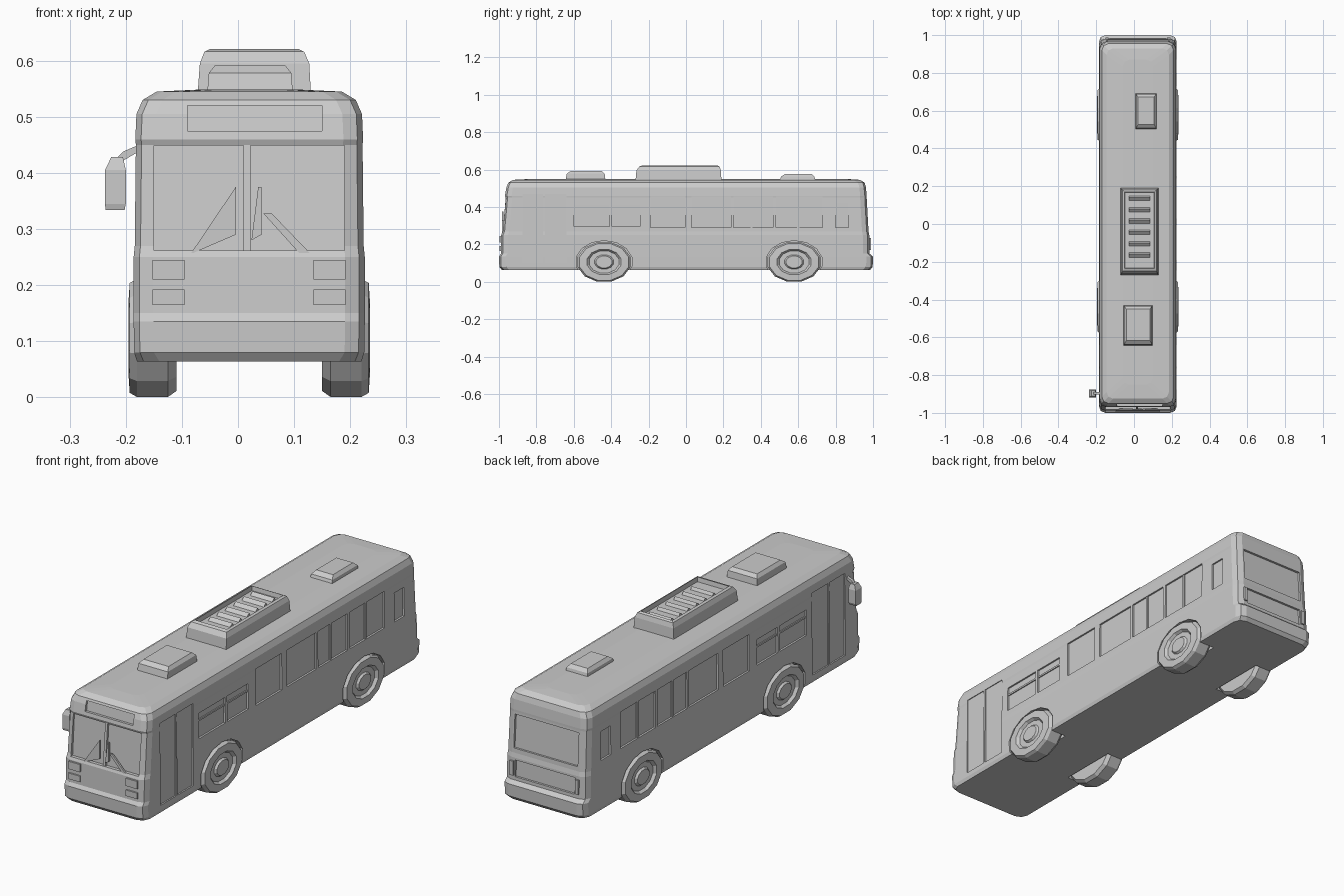
import bpy, bmesh, math

if "Cube" in bpy.data.objects:
    bpy.data.objects.remove(bpy.data.objects["Cube"])

CX = 0.02                      # centre line of the bus
WHEELS = (-0.438, 0.578)       # axle positions

paint = bpy.data.materials.new("plain grey")
paint.diffuse_color = (0.6, 0.6, 0.6, 1)
paint.use_nodes = True
paint.node_tree.nodes["Principled BSDF"].inputs["Base Color"].default_value = paint.diffuse_color


def finish(name, bm):
    bmesh.ops.recalc_face_normals(bm, faces=bm.faces)
    me = bpy.data.meshes.new(name)
    bm.to_mesh(me)
    bm.free()
    me.materials.append(paint)
    ob = bpy.data.objects.new(name, me)
    bpy.context.collection.objects.link(ob)
    return ob


def loft(bm, rings, cap=True):
    loops = [[bm.verts.new(p) for p in r] for r in rings]
    for a, b in zip(loops, loops[1:]):
        for i in range(len(a)):
            j = (i + 1) % len(a)
            bm.faces.new((a[i], a[j], b[j], b[i]))
    if cap:
        bm.faces.new(loops[0])
        return bm.faces.new(loops[-1])


def rect(x0, x1, y0, y1, z):
    return [(x0, y0, z), (x1, y0, z), (x1, y1, z), (x0, y1, z)]


def box(bm, x0, x1, y0, y1, z0, z1):
    loft(bm, [rect(x0, x1, y0, y1, z0), rect(x0, x1, y0, y1, z1)])


def prism_x(bm, pts, x0, x1):
    loft(bm, [[(x, y, z) for y, z in pts] for x in (x0, x1)])


def plate_y(bm, pts, y0, y1):
    loft(bm, [[(x, y, z) for x, z in pts] for y in (y0, y1)])


def oval(y, z, ry, rz, x, n):
    return [(x, y + ry * math.cos(2 * math.pi * (i + .5) / n),
             z + rz * math.sin(2 * math.pi * (i + .5) / n)) for i in range(n)]


def body_ring(z, w, yf, yb, c):
    pts = []
    for sx, sy, start in ((1, 1, 0), (-1, 1, 90), (-1, -1, 180), (1, -1, 270)):
        ox, oy = CX + sx * (w - c), (yb - c if sy > 0 else yf + c)
        for k in range(3):
            t = math.radians(start + 45 * k)
            pts.append((ox + c * math.cos(t), oy + c * math.sin(t), z))
    return pts


# body shell lofted from floor to roof
bm = bmesh.new()
loft(bm, [body_ring(*s) for s in (
    (.064, .200, -.985, .985, .040), (.080, .205, -.998, .998, .035),
    (.135, .206, -1.0, 1.0, .035), (.150, .206, -.990, .982, .035),
    (.250, .206, -.988, .980, .035), (.270, .204, -.980, .976, .035),
    (.450, .202, -.964, .966, .035), (.460, .203, -.968, .966, .035),
    (.505, .201, -.960, .962, .035), (.530, .190, -.950, .955, .035),
    (.545, .165, -.925, .930, .035), (.549, .080, -.850, .870, .035))])
body = finish("bus_body", bm)

# cutters: wheel arches, side windows, doors, windscreen, sign, rear panels
bm = bmesh.new()
WINDOWS = ((-.60, -.41, .295, .41), (-.395, -.245, .295, .41), (-.19, -.005, .29, .455),
           (.03, .24, .29, .455), (.255, .465, .29, .455), (.48, .73, .29, .455),
           (.80, .87, .29, .42))
DOORS = ((-.875, -.765, .10, .47), (-.755, -.64, .10, .47))
for s in (-1, 1):
    for y in WHEELS:
        loft(bm, [oval(y, .107, .152, .113, CX + s * d, 14) for d in (.122, .25)])
    for group, depth in ((WINDOWS, .195), (DOORS, .199)):
        for y0, y1, z0, z1 in group:
            a, b = sorted((CX + s * depth, CX + s * .25))
            box(bm, a, b, y0, y1, z0, z1)
prism_x(bm, [(-.968, .262), (-.955, .449), (-1.1, .449), (-1.1, .262)], -.150, .190)
prism_x(bm, [(-.954, .475), (-.947, .520), (-1.1, .520), (-1.1, .475)], -.09, .15)
prism_x(bm, [(.966, .29), (.956, .44), (1.1, .44), (1.1, .29)], -.14, .18)
prism_x(bm, [(.972, .165), (.970, .240), (1.1, .240), (1.1, .165)], -.13, .17)
cutter = finish("cutter", bm)
cutter.hide_render = True
mod = body.modifiers.new("cut", 'BOOLEAN')
mod.operation, mod.object, mod.solver = 'DIFFERENCE', cutter, 'EXACT'
cut = bpy.data.meshes.new_from_object(
    body.evaluated_get(bpy.context.evaluated_depsgraph_get()))
body.modifiers.clear()
body.data = cut
bpy.data.objects.remove(cutter)

# wheels with recessed rim and raised hub
PROFILE = ((.90, .130), (1, .145), (1, .200), (.93, .213), (.64, .215),
           (.56, .203), (.36, .203), (.30, .212))
for s, side in ((-1, "right"), (1, "left")):
    for y, end in zip(WHEELS, ("front", "rear")):
        bm = bmesh.new()
        loft(bm, [oval(y, .106, .146 * f, .109 * f, CX + s * d, 12) for f, d in PROFILE])
        finish(f"{end}_{side}_wheel", bm)

# roof unit with a sunken grille, and two hatches
bm = bmesh.new()
top = loft(bm, [rect(-.072, .130, -.270, .190, .540), rect(-.068, .127, -.265, .186, .595),
                rect(-.060, .118, -.250, .180, .616), rect(-.050, .108, -.235, .170, .621)])
bmesh.ops.inset_region(bm, faces=[top], thickness=.018)
bmesh.ops.inset_region(bm, faces=[top], thickness=.004, depth=-.02)
finish("roof_unit", bm)
bm = bmesh.new()
for i in range(6):
    y = -.18 + i * .06
    prism_x(bm, [(y, .598), (y + .03, .598), (y + .02, .614)], -.026, .084)
finish("roof_grille", bm)
for name, x0, x1, y0, y1, h in (("front_hatch", -.055, .098, -.645, -.430, .592),
                                ("rear_hatch", .008, .120, .500, .692, .576)):
    bm = bmesh.new()
    loft(bm, [rect(x0, x1, y0, y1, .54), rect(x0 + .003, x1 - .003, y0 + .008, y1 - .005, h - .014),
              rect(x0 + .014, x1 - .014, y0 + .028, y1 - .02, h)])
    finish(name, bm)

# windscreen post and wipers
bm = bmesh.new()
prism_x(bm, [(-.980, .262), (-.964, .449), (-.950, .449), (-.965, .262)], .010, .022)
finish("windscreen_post", bm)
bm = bmesh.new()
plate_y(bm, [(-.085, .255), (-.004, .29), (-.004, .375)], -.985, -.977)
plate_y(bm, [(.024, .28), (.042, .29), (.042, .375), (.036, .375)], -.985, -.977)
plate_y(bm, [(.045, .328), (.120, .245), (.140, .245), (.060, .328)], -.985, -.977)
finish("wipers", bm)

# headlights and front trim
bm = bmesh.new()
for s in (-1, 1):
    for z0, z1 in ((.165, .192), (.210, .245)):
        a, b = sorted((CX + s * .115, CX + s * .172))
        box(bm, a, b, -.996, -.985, z0, z1)
finish("headlights", bm)

# tail lights
bm = bmesh.new()
for s in (-1, 1):
    a, b = sorted((CX + s * .155, CX + s * .172))
    box(bm, a, b, .975, .988, .17, .235)
finish("tail_lights", bm)

# door and window dividers on the sides
bm = bmesh.new()
for s in (-1, 1):
    a, b = sorted((CX + s * .190, CX + s * .200))
    for y in (.35, .60):
        box(bm, a, b, y - .006, y + .006, .29, .455)
    box(bm, a, b, -.60, -.41, .372, .380)
    box(bm, a, b, -.395, -.245, .372, .380)
finish("window_bars", bm)

# side mirror on its arm
bm = bmesh.new()
loft(bm, [rect(-.236, -.202, -.915, -.880, .334), rect(-.237, -.200, -.918, -.875, .345),
          rect(-.237, -.200, -.918, -.875, .405), rect(-.226, -.205, -.910, -.882, .428)])
plate_y(bm, [(-.222, .420), (-.208, .420), (-.165, .445), (-.165, .455), (-.205, .438)],
        -.903, -.890)
finish("side_mirror", bm)
